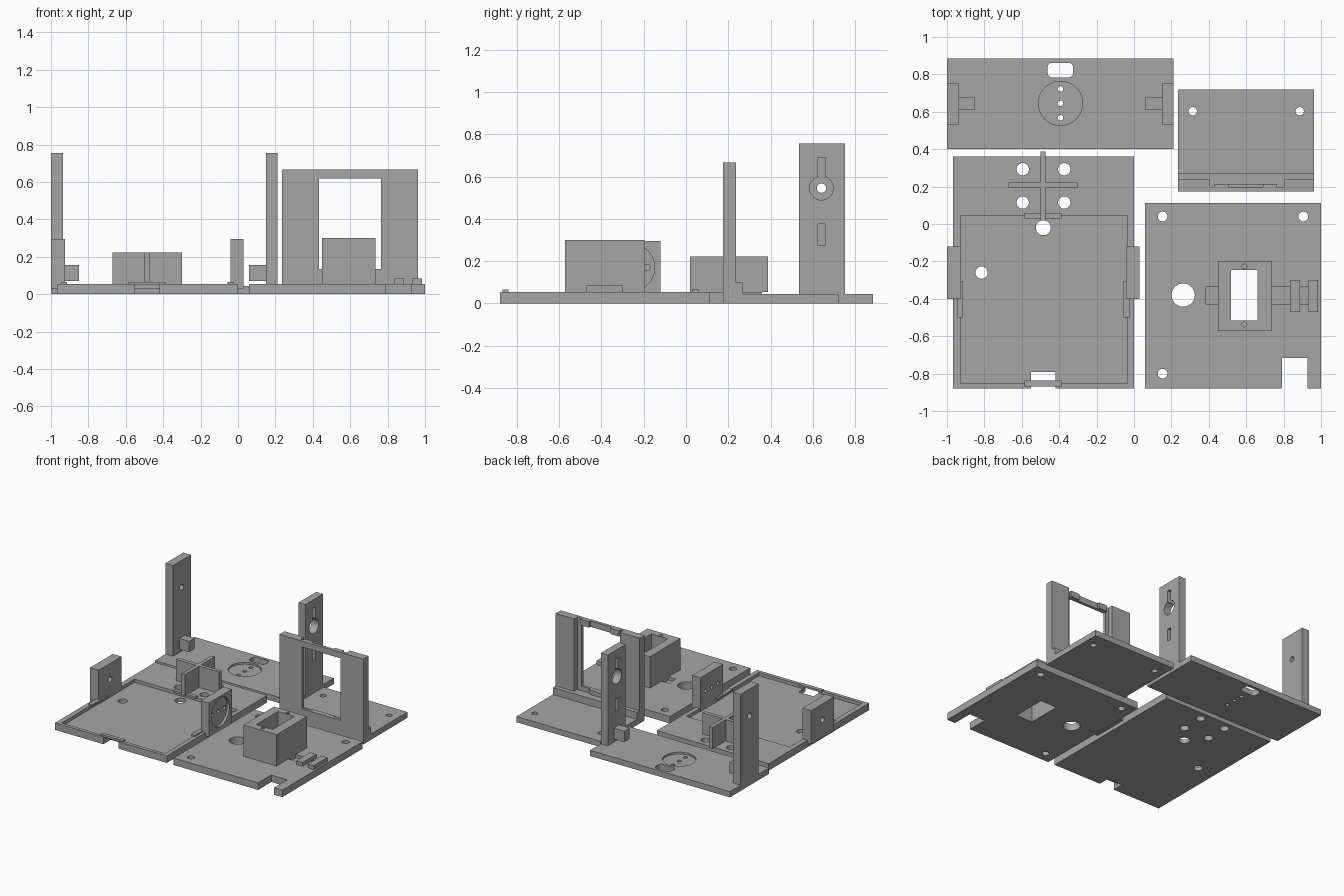
import bpy, math
from mathutils import Matrix

cube = bpy.data.objects.get("Cube")
if cube:
    bpy.data.objects.remove(cube, do_unlink=True)

grey = bpy.data.materials.new("plain grey")
grey.use_nodes = True
COLOUR = (0.38, 0.38, 0.38, 1)
grey.diffuse_color = COLOUR
grey.node_tree.nodes["Principled BSDF"].inputs["Base Color"].default_value = COLOUR


def box(name, x, y, z):
    """Box from (low, high) ranges on each axis."""
    size = [r[1] - r[0] for r in (x, y, z)]
    mid = [(r[0] + r[1]) / 2 for r in (x, y, z)]
    bpy.ops.mesh.primitive_cube_add(size=1)
    ob = bpy.context.object
    ob.name = name
    ob.data.transform(Matrix.Translation(mid) @ Matrix.Diagonal((*size, 1)))
    ob.data.materials.append(grey)
    return ob


def rod(centre, radius, length, axis="Z"):
    """Round cutter along z or x."""
    turn = (0, math.pi / 2, 0) if axis == "X" else (0, 0, 0)
    bpy.ops.mesh.primitive_cylinder_add(vertices=40, radius=radius, depth=length,
                                        location=centre, rotation=turn)
    ob = bpy.context.object
    ob.data.materials.append(grey)
    return ob


def cut(ob, *cutters):
    """Subtract the cutters one by one, then delete them."""
    for c in cutters:
        bpy.context.view_layer.objects.active = ob
        m = ob.modifiers.new("cut", "BOOLEAN")
        m.operation, m.solver, m.object = "DIFFERENCE", "EXACT", c
        bpy.ops.object.modifier_apply(modifier=m.name)
        bpy.data.objects.remove(c, do_unlink=True)


def drill(ob, radius, *points):
    cut(ob, *[rod((px, py, 0), radius, 1) for px, py in points])


def drill_x(ob, x, radius, *points):
    cut(ob, *[rod((x, py, pz), radius, 0.3, "X") for py, pz in points])


THROUGH = (-0.1, 0.2)
T = 0.055      # thick plates
A = 0.045      # thin plates

# Back plate with round recess, screw holes and rounded cable slot
back = box("back_plate", (-1, 0.21), (0.4, 0.885), (0, A))
cx, cy = -0.393, 0.645
cut(back, rod((cx, cy, A), 0.118, 0.03))
drill(back, 0.015, *[(cx, cy + d) for d in (-0.077, 0, 0.077)])
slot = box("slot_cutter", (-0.462, -0.325), (0.783, 0.862), THROUGH)
bev = slot.modifiers.new("round", "BEVEL")
bev.width, bev.segments = 0.025, 4
cut(back, slot)

# Uprights of the back plate, with a stop block inside each
left = box("right_upright", (-1, -0.935), (0.533, 0.752), (A, 0.755))
drill_x(left, -0.97, 0.022, (0.64, 0.545))
right = box("left_upright", (0.15, 0.21), (0.533, 0.752), (A, 0.755))
drill_x(right, 0.18, 0.056, (0.64, 0.545))
for z in ((0.56, 0.69), (0.275, 0.375)):
    cut(right, box("slot_cutter", (0, 0.4), (0.624, 0.658), z))
box("right_stop_block", (-0.935, -0.85), (0.61, 0.677), (0.07, 0.155))
box("left_stop_block", (0.06, 0.15), (0.61, 0.677), (0.07, 0.155))

# Tray plate with shallow well, holes and front notch
tray = box("tray_plate", (-0.968, 0), (-0.88, 0.36), (0, T))
cut(tray, box("well_cutter", (-0.928, -0.035), (-0.853, 0.044), (0.03, 0.2)),
    box("notch_cutter", (-0.55, -0.42), (-1, -0.79), THROUGH))
drill(tray, 0.033, (-0.815, -0.26),
      *[(x, y) for x in (-0.595, -0.373) for y in (0.115, 0.293)])
drill(tray, 0.04, (-0.485, -0.02))

# Retaining tabs around the tray well
for name, x, y in (("front", (-0.585, -0.387), (-0.868, -0.838)),
                   ("back", (-0.585, -0.387), (0.03, 0.06)),
                   ("right", (-0.945, -0.913), (-0.5, -0.305)),
                   ("left", (-0.055, -0.022), (-0.5, -0.305))):
    box(name + "_tab", x, y, (0.05, 0.065))

# Cross-shaped post
box("cross_wide", (-0.67, -0.3), (0.192, 0.222), (T, 0.222))
box("cross_deep", (-0.5, -0.472), (0.018, 0.388), (T, 0.222))

# Tray ears
ear_y, ear_z = (-0.402, -0.12), (0.03, 0.295)
ear = box("right_ear", (-1, -0.925), ear_y, ear_z)
drill_x(ear, -0.96, 0.022, (-0.26, 0.17))
ear = box("left_ear", (-0.04, 0.03), ear_y, ear_z)
cut(ear, rod((0.03, -0.26, 0.17), 0.112, 0.04, "X"))
drill_x(ear, 0, 0.015, *[(-0.26 + d, 0.17) for d in (-0.077, 0, 0.077)])

# Motor plate with holes, corner notch and cable groove
motor = box("motor_plate", (0.06, 1), (-0.88, 0.113), (0, T))
well = ((0.518, 0.661), (-0.515, -0.246))
cut(motor, box("notch_cutter", (0.79, 0.928), (-1, -0.717), THROUGH),
    box("groove_cutter", (0.385, 0.45), (-0.427, -0.337), (0.03, 0.2)),
    box("groove_cutter", (0.735, 0.975), (-0.427, -0.337), (0.03, 0.2)),
    box("well_cutter", *well, THROUGH))
drill(motor, 0.026, (0.153, 0.04), (0.905, 0.04), (0.153, -0.8))
drill(motor, 0.062, (0.263, -0.38))

# Motor box and groove bridges
housing = box("motor_box", (0.449, 0.735), (-0.572, -0.197), (T, 0.3))
cut(housing, box("well_cutter", *well, (0, 0.5)))
cut(housing, *[rod((0.59, y, 0.3), 0.013, 0.2) for y in (-0.537, -0.227)])
for x in ((0.835, 0.888), (0.933, 0.985)):
    box("groove_bridge", x, (-0.47, -0.3), (T, 0.085))

# Frame plate with two screw holes
frame_plate = box("frame_plate", (0.236, 0.963), (0.175, 0.72), (0, A))
drill(frame_plate, 0.022, (0.314, 0.603), (0.886, 0.603))

# Upright frame: rear pocket open at the top, window through
frame = box("frame_wall", (0.236, 0.963), (0.175, 0.237), (A, 0.667))
cut(frame, box("pocket_cutter", (0.405, 0.803), (0.197, 0.4), (0.1, 0.8)),
    box("window_cutter", (0.432, 0.765), (0, 0.4), (0.135, 0.62)))
box("frame_foot", (0.236, 0.963), (0.237, 0.27), (A, 0.1))
for x in ((0.43, 0.505), (0.69, 0.765)):
    box("frame_clip", x, (0.197, 0.215), (0.62, 0.667))
box("frame_sill_clip", (0.505, 0.69), (0.197, 0.215), (0.1, 0.135))

# Crisp edges, smooth bores
for ob in bpy.data.objects:
    if ob.type == "MESH":
        bpy.ops.object.select_all(action="DESELECT")
        ob.select_set(True)
        bpy.context.view_layer.objects.active = ob
        bpy.ops.object.shade_smooth_by_angle(angle=math.radians(30))
